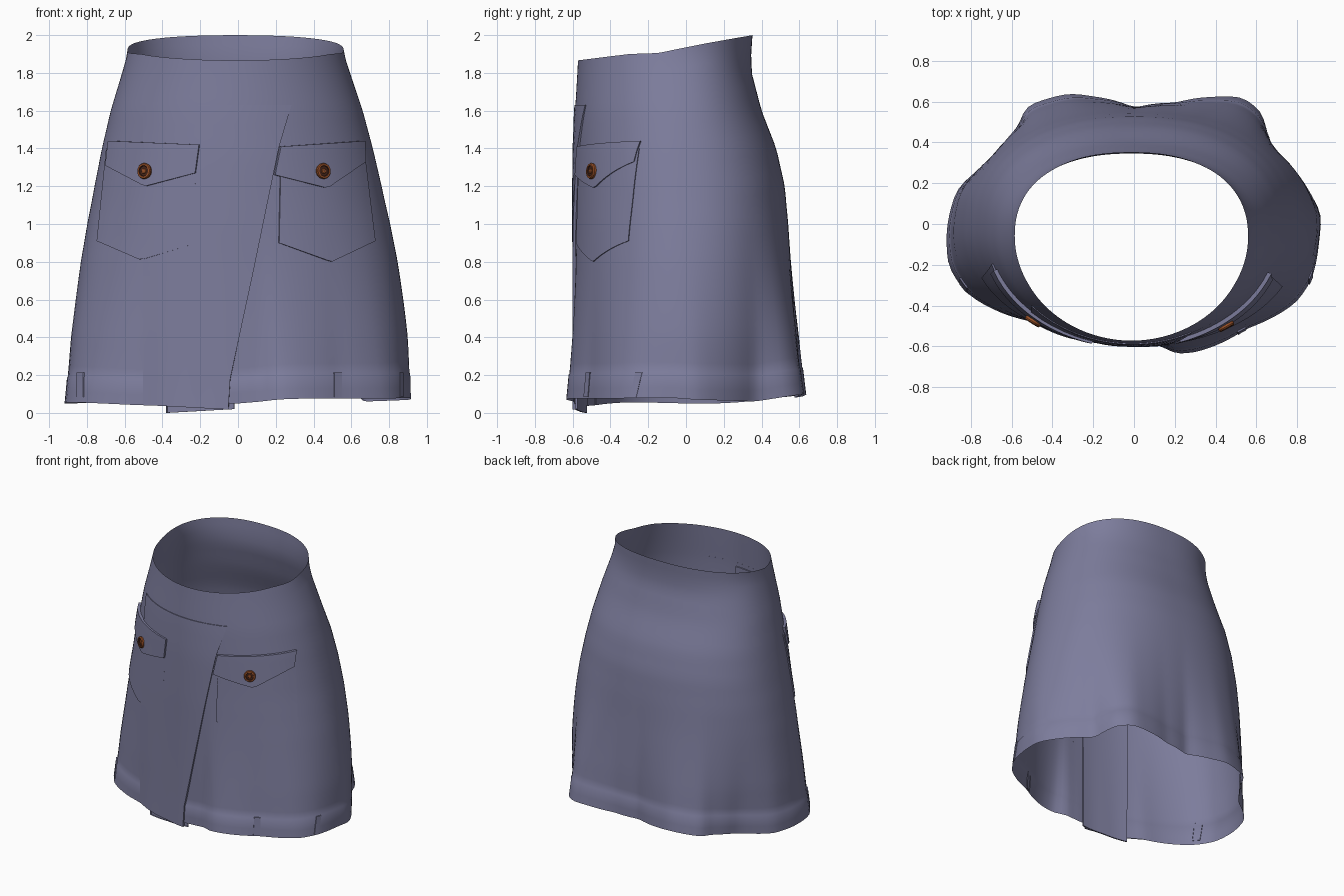
import bpy, math
from mathutils import Vector

if "Cube" in bpy.data.objects:
    bpy.data.objects.remove(bpy.data.objects["Cube"])

def material(name, rgb):
    m = bpy.data.materials.new(name)
    m.diffuse_color = (*rgb, 1)
    m.use_nodes = True
    m.node_tree.nodes["Principled BSDF"].inputs["Base Color"].default_value = m.diffuse_color
    return m

CLOTH = material("slate_cloth", (0.205, 0.205, 0.335))
ORANGE = material("copper_button", (0.33, 0.085, 0.022))
DARK = material("dark_button_groove", (0.06, 0.018, 0.01))

# height, half width, front y, back y of the smooth body
PROFILE = [(0, .885, -.58, .58), (.4, .872, -.585, .575), (.8, .828, -.588, .55),
           (1.0, .798, -.59, .54), (1.2, .76, -.59, .523), (1.4, .717, -.59, .478),
           (1.6, .667, -.587, .40), (1.8, .603, -.575, .348), (1.9, .573, -.57, .345), (2.0, .568, -.57, .352)]
# wavy hem outline: x, y, z
HEM = [(.91, .05, .07), (.65, .36, .06), (.62, .56, .09), (.53, .635, .1), (.4, .63, .1),
       (.2, .59, .09), (0, .56, .08), (-.2, .625, .09), (-.32, .645, .1), (-.53, .58, .09),
       (-.56, .48, .08), (-.66, .32, .06), (-.86, .17, .05), (-.91, 0, .05), (-.91, -.2, .055),
       (-.83, -.33, .055), (-.5, -.47, .04), (-.2, -.565, .04), (0, -.58, .05),
       (.12, -.585, .06), (.2, -.635, .07), (.3, -.63, .075), (.55, -.51, .075),
       (.8, -.38, .075), (.87, -.27, .08), (.9, -.07, .08)]
POLAR = sorted((math.atan2(y, x) % math.tau, math.hypot(x, y), z) for x, y, z in HEM)
POLAR = [(POLAR[-1][0] - math.tau, *POLAR[-1][1:])] + POLAR + \
        [(POLAR[0][0] + math.tau, *POLAR[0][1:])]

def lerp_table(t, x):
    for p, q in zip(t, t[1:]):
        if x <= q[0]:
            f = max(0, (x - p[0]) / (q[0] - p[0]))
            return [a + (b - a) * f for a, b in zip(p[1:], q[1:])]
    return list(t[-1][1:])

def hem(a):
    s = [lerp_table(POLAR, (a + d) % math.tau) for d in (-.035, 0, .035)]
    return [sum(c) / 3 for c in zip(*s)]

def surface(a, z, off=0.0):
    """Point on the skirt at angle a and height z, pushed outward by off."""
    hw, yf, yb = lerp_table(PROFILE, z)
    c, s = math.cos(a), math.sin(a)
    cy = -.03 - .03 * max(0, z - 1)
    b, n = (yb - cy, 2.3) if s > 0 else (cy - yf, 1.97)
    r = (abs(c / hw) ** n + abs(s / b) ** n) ** (-1 / n)
    w = max(0, 1 - z / 1.2) ** 1.9
    r = r + (hem(a)[0] * 1.005 - r) * w + off
    return Vector((r * c + (.022 - .018 * z) * (1 - w), cy * (1 - w) + r * s, z))

def front_angle(x, z):
    lo, hi = math.pi, math.tau
    for _ in range(24):
        mid = (lo + hi) / 2
        if surface(mid, z).x < x:
            lo = mid
        else:
            hi = mid
    return lo

def make(name, verts, faces, mats, angle=35):
    me = bpy.data.meshes.new(name)
    me.from_pydata(verts, [], faces)
    ob = bpy.data.objects.new(name, me)
    bpy.context.collection.objects.link(ob)
    for m in mats:
        me.materials.append(m)
    bpy.ops.object.select_all(action='DESELECT')
    ob.select_set(True)
    bpy.context.view_layer.objects.active = ob
    bpy.ops.object.shade_smooth_by_angle(angle=math.radians(angle))
    return ob

def patch(name, fn, nu, nv):
    """Cloth piece on the front; fn(u, v) gives x, z, offset. The rim drops to the body."""
    verts, faces = [], []
    for j in range(-1, nv + 2):
        for i in range(-1, nu + 2):
            u, v = min(max(i / nu, 0), 1), min(max(j / nv, 0), 1)
            x, z, off = fn(u, v)
            if i in (-1, nu + 1) or j in (-1, nv + 1):
                off = 0
            verts.append(surface(front_angle(x, z), z, off))
    w = nu + 3
    for j in range(nv + 2):
        for i in range(nu + 2):
            k = j * w + i
            faces.append((k, k + 1, k + w + 1, k + w))
    return make(name, verts, faces, [CLOTH])

# Skirt body: one open sheet with a faint hem band
N = 128
levels = [0, .03, .072, .076] + [.076 + .924 * k / 34 for k in range(1, 35)]
RIM = [(-.58, 1.865), (-.3, 1.9), (-.15, 1.905), (.1, 1.955), (.35, 2.0)]
verts, faces = [], []
for v in levels:
    for i in range(N):
        a = math.tau * i / N
        top = lerp_table(RIM, surface(a, 1.93).y)[0]
        low = hem(a)[1]
        verts.append(surface(a, low + (top - low) * v, .004 if v < .075 else 0))
for j in range(len(levels) - 1):
    for i in range(N):
        k = (i + 1) % N
        faces.append((j * N + i, j * N + k, (j + 1) * N + k, (j + 1) * N + i))
make("skirt_body", verts, faces, [CLOTH], 50)

# Overlapping wrap panel with its slanted free edge, and the layer beneath it
EDGE = [(0.02, -.05), (.18, -.04), (.37, 0), (.75, .08), (1.15, .16), (1.4, .21), (1.63, .28)]

def wrap(u, v):
    low = .042 - .024 * u
    z = low + (1.63 - low) * v
    x1 = lerp_table(EDGE, z)[0]
    return -.5 + (x1 + .5) * u, z, .005 + .01 * u * min(1, (1 - v) * 5 + .1)

def underlap(u, v):
    z = .02 * u + (1.6 - .02 * u) * v
    return -.38 + .36 * u, z, -.01

patch("wrap_panel", wrap, 14, 30)
patch("underlap_panel", underlap, 8, 24)

# Pockets, pointed flaps and buttons
def pointed(tl, tr, bl, bm, br, off):
    t = (bm[0] - bl[0]) / (br[0] - bl[0])
    bottom = [(0, *bl), (t, *bm), (1, *br)]
    def fn(u, v):
        bx, bz = lerp_table(bottom, u)
        tx, tz = (p + (q - p) * u for p, q in zip(tl, tr))
        return bx + (tx - bx) * v, bz + (tz - bz) * v, off
    return fn

def button(name, x, z):
    a = front_angle(x, z)
    p = surface(a, z, .02)
    du = surface(a + .05, z) - surface(a - .05, z)
    dv = surface(a, z + .05) - surface(a, z - .05)
    n = du.cross(dv).normalized()
    e1 = du.normalized()
    e2 = n.cross(e1)
    rings = [(.040, -.01), (.042, .010), (.038, .017), (.029, .017), (.026, .011),
             (.014, .011), (.011, .015), (.001, .016)]
    S = 24
    vs = [p + n * h + (e1 * math.cos(math.tau * i / S) + e2 * math.sin(math.tau * i / S)) * r
          for r, h in rings for i in range(S)]
    fs = [(j * S + i, j * S + (i + 1) % S, (j + 1) * S + (i + 1) % S, (j + 1) * S + i)
          for j in range(len(rings) - 1) for i in range(S)]
    ob = make(name, vs, fs, [ORANGE, DARK])
    for f in ob.data.polygons:
        f.material_index = 1 if f.index // S in (3, 4) else 0

patch("left_pocket", pointed((-.69, 1.40), (-.21, 1.40), (-.74, .91), (-.51, .81), (-.245, .89), .009), 20, 14)
patch("left_flap", pointed((-.67, 1.44), (-.20, 1.42), (-.685, 1.31), (-.48, 1.20), (-.22, 1.27), .02), 20, 8)
patch("right_pocket", pointed((.225, 1.38), (.66, 1.40), (.215, .90), (.49, .80), (.72, .91), .009), 20, 14)
patch("right_flap", pointed((.22, 1.41), (.655, 1.44), (.19, 1.26), (.46, 1.19), (.66, 1.33), .02), 20, 8)
button("left_button", -.477, 1.28)
button("right_button", .435, 1.28)

# Small stitched tabs on the hem band
for side, x, w in (("left", -.83, .035), ("right_front", .525, .04), ("right_side", .86, .015)):
    patch(side + "_hem_tab", lambda u, v: (x + (u - .5) * w, .085 + .13 * v, .009), 2, 4)
